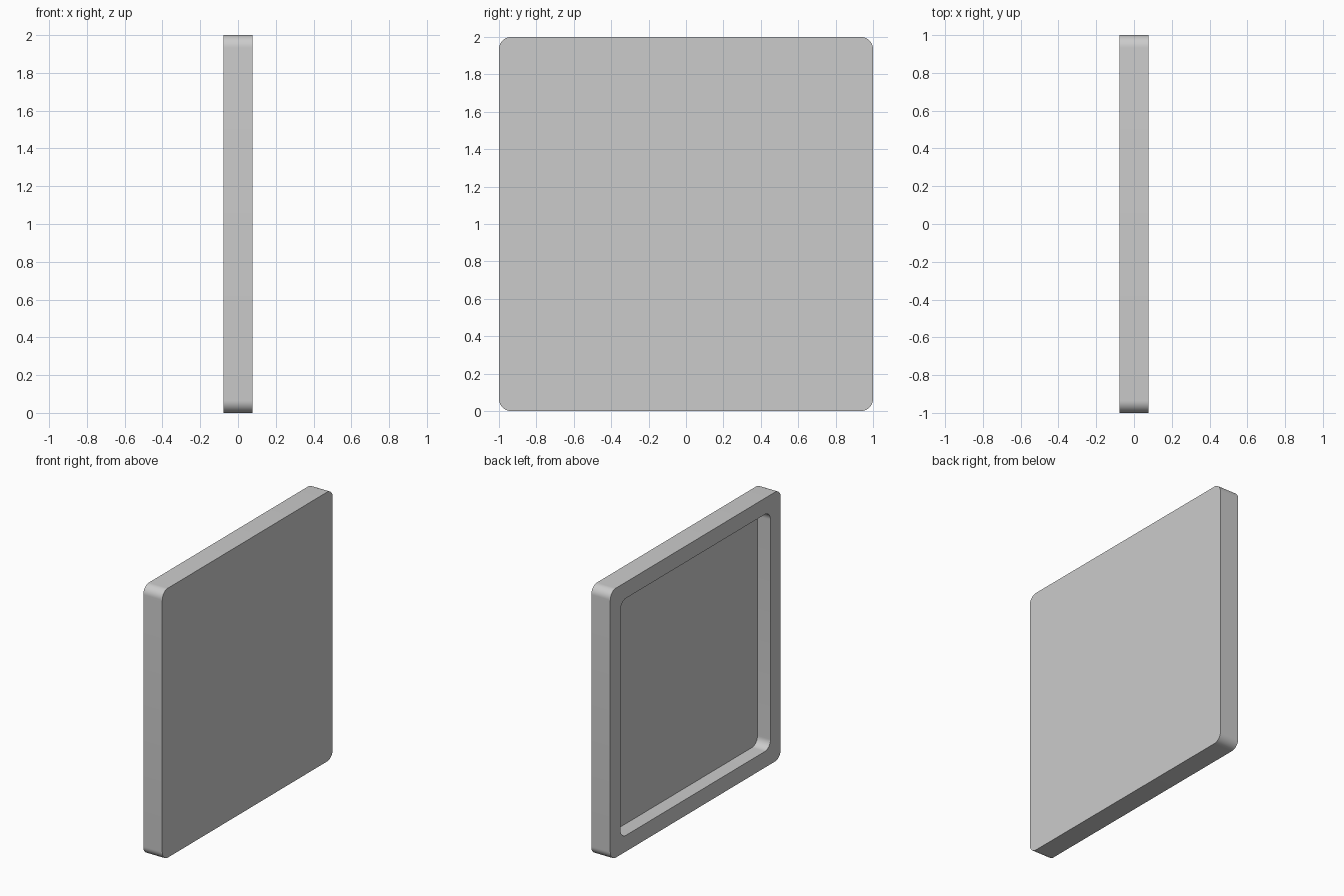
import bpy, bmesh, math

if "Cube" in bpy.data.objects:
    bpy.data.objects.remove(bpy.data.objects["Cube"])

HALF_T = 0.078     # half thickness of the panel
DEPTH = 0.107      # recess depth
MARGIN = 0.12      # rim width
SEG = 12           # segments per rounded corner


def rounded_loop(bm, x, half, r):
    """Rounded square in the YZ plane at the given x, centred on z = 1."""
    verts = []
    c = half - r
    for i, (sy, sz) in enumerate(((1, 1), (-1, 1), (-1, -1), (1, -1))):
        for k in range(SEG + 1):
            a = math.radians(90 * i + 90 * k / SEG)
            verts.append(bm.verts.new((x, sy * c + r * math.cos(a),
                                       1 + sz * c + r * math.sin(a))))
    return verts


def bridge(bm, a, b):
    n = len(a)
    for i in range(n):
        j = (i + 1) % n
        bm.faces.new((a[i], a[j], b[j], b[i]))


# Shallow tray: solid front, outer sides, rim, recess walls, recess floor
bm = bmesh.new()
loops = [rounded_loop(bm, HALF_T, 1.0, 0.065),
         rounded_loop(bm, -HALF_T, 1.0, 0.065),
         rounded_loop(bm, -HALF_T, 1.0 - MARGIN, 0.065),
         rounded_loop(bm, -HALF_T + DEPTH, 1.0 - MARGIN, 0.065)]
for a, b in zip(loops, loops[1:]):
    bridge(bm, a, b)
bm.faces.new(loops[0])
bm.faces.new(loops[-1])
bmesh.ops.recalc_face_normals(bm, faces=bm.faces)

mesh = bpy.data.meshes.new("recessed_panel")
bm.to_mesh(mesh)
bm.free()
panel = bpy.data.objects.new("recessed_panel", mesh)
bpy.context.collection.objects.link(panel)

# Smooth corners, sharp edges
bpy.context.view_layer.objects.active = panel
panel.select_set(True)
bpy.ops.object.shade_smooth_by_angle(angle=math.radians(30))
